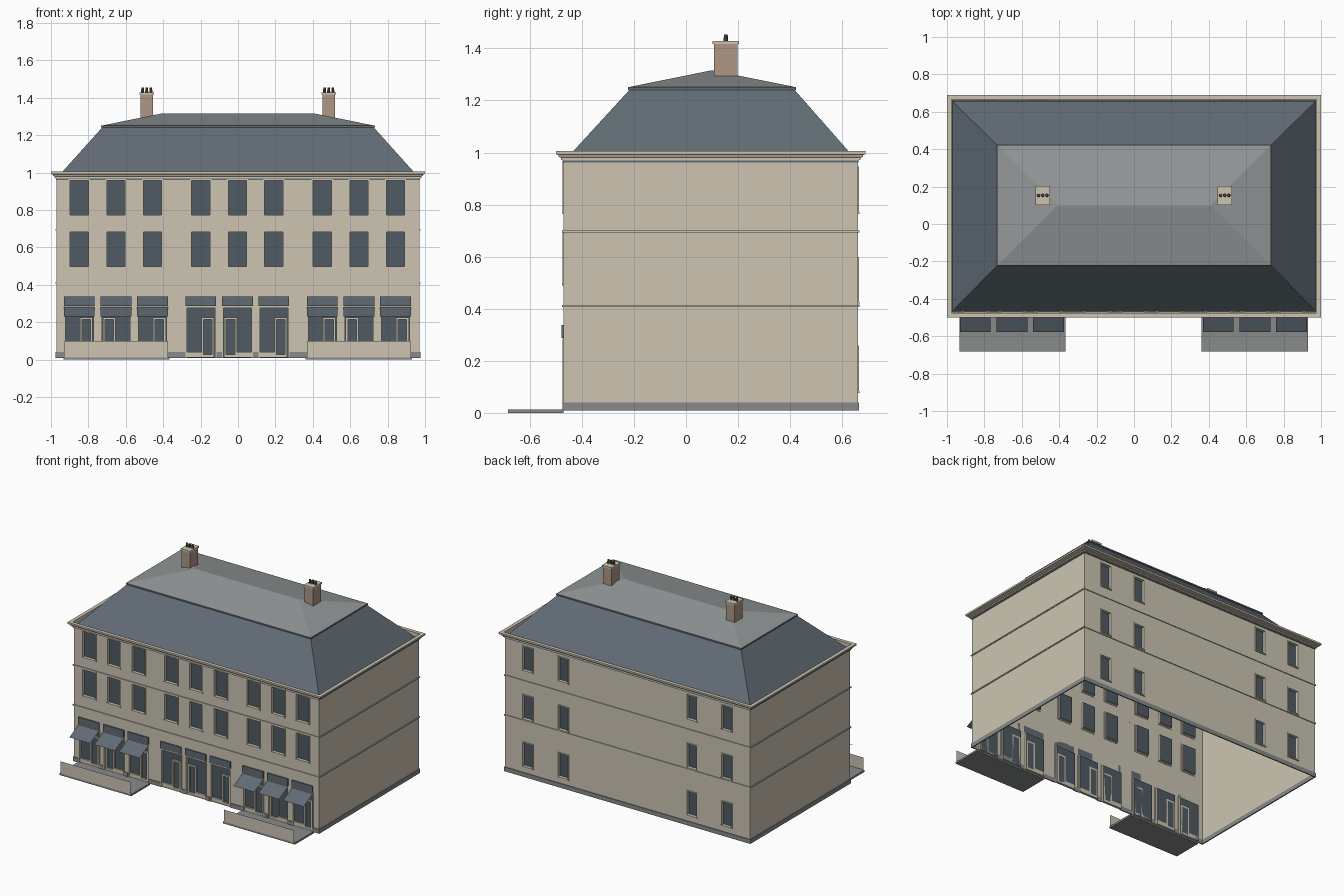
import bpy, bmesh, math
from mathutils import Matrix, Vector

cube = bpy.data.objects.get("Cube")
if cube:
    bpy.data.objects.remove(cube, do_unlink=True)


def material(name, r, g, b):
    m = bpy.data.materials.new(name)
    m.use_nodes = True
    m.diffuse_color = (r, g, b, 1)
    m.node_tree.nodes["Principled BSDF"].inputs["Base Color"].default_value = (r, g, b, 1)
    return m


CREAM = material("cream stone", 0.61, 0.56, 0.45)
SLATE = material("blue slate", 0.12, 0.15, 0.178)
LEAD = material("grey roofing", 0.29, 0.31, 0.31)
STONE = material("grey paving", 0.25, 0.255, 0.255)
GLASS = material("dark glass", 0.08, 0.105, 0.125)
BRICK = material("brown brick", 0.43, 0.31, 0.235)
POT = material("dark clay", 0.12, 0.09, 0.075)

HALF_W, HALF_D, MID_Y = 0.97, 0.565, 0.095
CENTRE = Matrix.Translation((0, MID_Y, 0))


def finish(name, bm, mats, matrix=None):
    mesh = bpy.data.meshes.new(name)
    if matrix:
        bm.transform(matrix)
    bm.to_mesh(mesh)
    bm.free()
    for m in mats:
        mesh.materials.append(m)
    obj = bpy.data.objects.new(name, mesh)
    bpy.context.collection.objects.link(obj)
    return obj


def quad(bm, points, index=0):
    face = bm.faces.new([bm.verts.new(p) for p in points])
    face.material_index = index


def boxes(name, extents, mat, matrix=None):
    """One object made of boxes given as x0, x1, y0, y1, z0, z1."""
    bm = bmesh.new()
    for x0, x1, y0, y1, z0, z1 in extents:
        place = Matrix.Translation(((x0 + x1) / 2, (y0 + y1) / 2, (z0 + z1) / 2))
        size = Matrix.Diagonal((x1 - x0, y1 - y0, z1 - z0, 1))
        bmesh.ops.create_cube(bm, size=1, matrix=place @ size)
    return finish(name, bm, [mat], matrix)


def rings(name, levels, mat, closed=False):
    """Rectangular loops (x0, x1, y0, y1, z) joined in order."""
    bm = bmesh.new()
    loops = [[bm.verts.new(p) for p in ((x0, y0, z), (x1, y0, z), (x1, y1, z), (x0, y1, z))]
             for x0, x1, y0, y1, z in levels]
    pairs = list(zip(loops, loops[1:])) + ([(loops[-1], loops[0])] if closed else [])
    for a, b in pairs:
        for i in range(4):
            j = (i + 1) % 4
            bm.faces.new((a[i], a[j], b[j], b[i]))
    return finish(name, bm, [mat])


def moulding(name, profile, mat):
    """Sweep a profile of (distance out from the wall, height) round the walls."""
    levels = [(-HALF_W - o, HALF_W + o, MID_Y - HALF_D - o, MID_Y + HALF_D + o, z) for o, z in profile]
    return rings(name, levels, mat, True)


def wall(name, half, dist, matrix, holes, recess=0.016):
    """Wall sheet with real openings, reveals and recessed glass."""
    bm = bmesh.new()
    y = -dist
    xs = sorted({-half, half} | {v for h in holes for v in h[:2]})
    zs = sorted({0.01, 0.975} | {v for h in holes for v in h[2:]})
    for x0, x1 in zip(xs, xs[1:]):
        for z0, z1 in zip(zs, zs[1:]):
            cx, cz = (x0 + x1) / 2, (z0 + z1) / 2
            if not any(h[0] < cx < h[1] and h[2] < cz < h[3] for h in holes):
                quad(bm, [(x0, y, z0), (x1, y, z0), (x1, y, z1), (x0, y, z1)])
    bmesh.ops.remove_doubles(bm, verts=bm.verts[:], dist=1e-5)
    for x0, x1, z0, z1 in holes:
        rim = [(x0, z0), (x1, z0), (x1, z1), (x0, z1)]
        quad(bm, [(x, y + recess, z) for x, z in rim], 1)
        for (ax, az), (bx, bz) in zip(rim, rim[1:] + rim[:1]):
            quad(bm, [(ax, y, az), (ax, y + recess, az), (bx, y + recess, bz), (bx, y, bz)])
    return finish(name, bm, [CREAM, GLASS], matrix)


def frame(hole, dist, t=0.008, out=0.005, sill=True):
    """Trim strips round an opening."""
    x0, x1, z0, z1 = hole
    y0, y1 = -dist - out, -dist + 0.003
    parts = [(x0 - t, x0, y0, y1, z0, z1), (x1, x1 + t, y0, y1, z0, z1),
             (x0 - t, x1 + t, y0, y1, z1, z1 + t)]
    if sill:
        parts.append((x0 - t, x1 + t, y0 - 0.002, y1, z0 - t, z0))
    return parts


# Opening layout
bays = [g + o for g in (-0.652, -0.003, 0.647) for o in (-0.196, 0, 0.195)]
front_windows = [(x - 0.049, x + 0.049, z, z + 0.186) for z in (0.498, 0.773) for x in bays]
shops = [(x - 0.075, x + 0.075, 0.01, 0.277) for x in bays]
back_windows = [(x - 0.037, x + 0.037, z, z + 0.166)
                for z in (0.085, 0.425, 0.772) for x in (-0.79, -0.51, 0.51, 0.785)]

# Walls
turn = [CENTRE @ Matrix.Rotation(math.radians(a), 4, "Z") for a in (0, 90, 180, 270)]
wall("front_wall", HALF_W, HALF_D, turn[0], front_windows + shops)
wall("left_wall", HALF_D, HALF_W, turn[1], [])
wall("back_wall", HALF_W, HALF_D, turn[2], back_windows)
wall("right_wall", HALF_D, HALF_W, turn[3], [])
boxes("front_window_frames", [p for h in front_windows for p in frame(h, HALF_D)], CREAM, turn[0])
boxes("back_window_frames", [p for h in back_windows for p in frame(h, HALF_D)], CREAM, turn[2])
boxes("shop_frames", [p for h in shops for p in frame(h, HALF_D, out=0.004, sill=False)], CREAM, turn[0])

# Shop doors, low sills and sign boards
FRONT = MID_Y - HALF_D
doors, risers, signs = [], [], []
for i, x in enumerate(bays):
    side = -1 if i % 3 == 1 else 1
    d = x + side * 0.037
    y0, y1 = FRONT + 0.004, FRONT + 0.016
    for edge in (d - 0.034, d + 0.023):
        doors.append((edge, edge + 0.011, y0, y1, 0.012, 0.225))
    doors.append((d - 0.034, d + 0.034, y0, y1, 0.214, 0.225))
    doors.append((d - 0.023, d + 0.023, y0, y1, 0.012, 0.027))
    inner, outer = sorted((x - side * 0.075, d - side * 0.034))
    risers.append((inner, outer, y0, y1, 0.012, 0.04))
    signs.append((x - 0.082, x + 0.082, FRONT - 0.009, FRONT, 0.288, 0.337))
boxes("door_frames", doors, CREAM)
boxes("shop_sills", risers, CREAM)
boxes("sign_boards", signs, SLATE)

# Awnings over the outer shops
bm = bmesh.new()
for x in bays[:3] + bays[6:]:
    a, b = x - 0.082, x + 0.082
    quad(bm, [(a, FRONT - 0.108, 0.23), (b, FRONT - 0.108, 0.23), (b, FRONT, 0.284), (a, FRONT, 0.284)])
finish("awnings", bm, [SLATE])

# Terraces with a thin front screen
bm = bmesh.new()
slabs = []
for x in (-0.65, 0.645):
    slabs.append((x - 0.284, x + 0.284, -0.683, FRONT, 0, 0.013))
    a, b = x - 0.277, x + 0.277
    quad(bm, [(a, -0.683, 0.013), (b, -0.683, 0.013), (b, -0.683, 0.1), (a, -0.683, 0.1)])
finish("terrace_screens", bm, [CREAM])
boxes("terraces", slabs, STONE)

# Plinth, broken at the shopfronts
stops = [-HALF_W - 0.005] + [v for x in bays for v in (x - 0.083, x + 0.083)] + [HALF_W + 0.005]
plinth = [(a, b, FRONT - 0.005, FRONT + 0.003, 0.01, 0.04) for a, b in zip(stops[::2], stops[1::2])]
back = MID_Y + HALF_D
plinth.append((-HALF_W - 0.005, HALF_W + 0.005, back - 0.003, back + 0.005, 0.01, 0.04))
for s in (-1, 1):
    x0, x1 = sorted((s * (HALF_W - 0.003), s * (HALF_W + 0.005)))
    plinth.append((x0, x1, FRONT, back, 0.01, 0.04))
boxes("plinth", plinth, STONE)

# String courses and cornice
for name, z in (("lower_string_course", 0.407), ("upper_string_course", 0.692)):
    moulding(name, [(0, z), (0.006, z), (0.006, z + 0.008), (0, z + 0.008)], CREAM)
moulding("cornice_shadow_band", [(0, 0.962), (0.003, 0.962), (0.003, 0.97), (0, 0.97)], SLATE)
moulding("cornice", [(0, 0.969), (0.01, 0.972), (0.01, 0.98), (0.019, 0.983), (0.019, 0.99),
                     (0.03, 0.993), (0.03, 1.005), (0.005, 1.005), (0.005, 0.969)], CREAM)

# Mansard roof and hipped top
rings("mansard_roof", [(-0.973, 0.973, -0.468, 0.658, 0.967), (-0.725, 0.725, -0.215, 0.415, 1.243)], SLATE)
rings("roof_lip", [(-0.72, 0.72, -0.21, 0.41, 1.241), (-0.732, 0.732, -0.222, 0.422, 1.241),
                   (-0.732, 0.732, -0.222, 0.422, 1.251)], SLATE)
bm = bmesh.new()
e = [bm.verts.new(p) for p in ((-0.732, -0.222, 1.251), (0.732, -0.222, 1.251),
                               (0.732, 0.422, 1.251), (-0.732, 0.422, 1.251))]
r = [bm.verts.new((x, 0.1, 1.316)) for x in (-0.41, 0.41)]
for f in ((e[0], e[1], r[1], r[0]), (e[1], e[2], r[1]), (e[2], e[3], r[0], r[1]), (e[3], e[0], r[0])):
    bm.faces.new(f)
finish("hipped_top", bm, [LEAD])

# Chimneys with caps and three pots each
stacks, caps = [], []
pots = bmesh.new()
for x in (-0.488, 0.485):
    stacks.append((x - 0.034, x + 0.034, 0.108, 0.198, 1.26, 1.417))
    caps.append((x - 0.038, x + 0.038, 0.102, 0.204, 1.417, 1.429))
    for o in (-0.022, 0, 0.022):
        bmesh.ops.create_cone(pots, cap_ends=True, segments=10, radius1=0.009, radius2=0.007, depth=0.026,
                              matrix=Matrix.Translation((x + o, 0.153, 1.441)))
boxes("chimney_stacks", stacks, BRICK)
boxes("chimney_caps", caps, CREAM)
finish("chimney_pots", pots, [POT])
